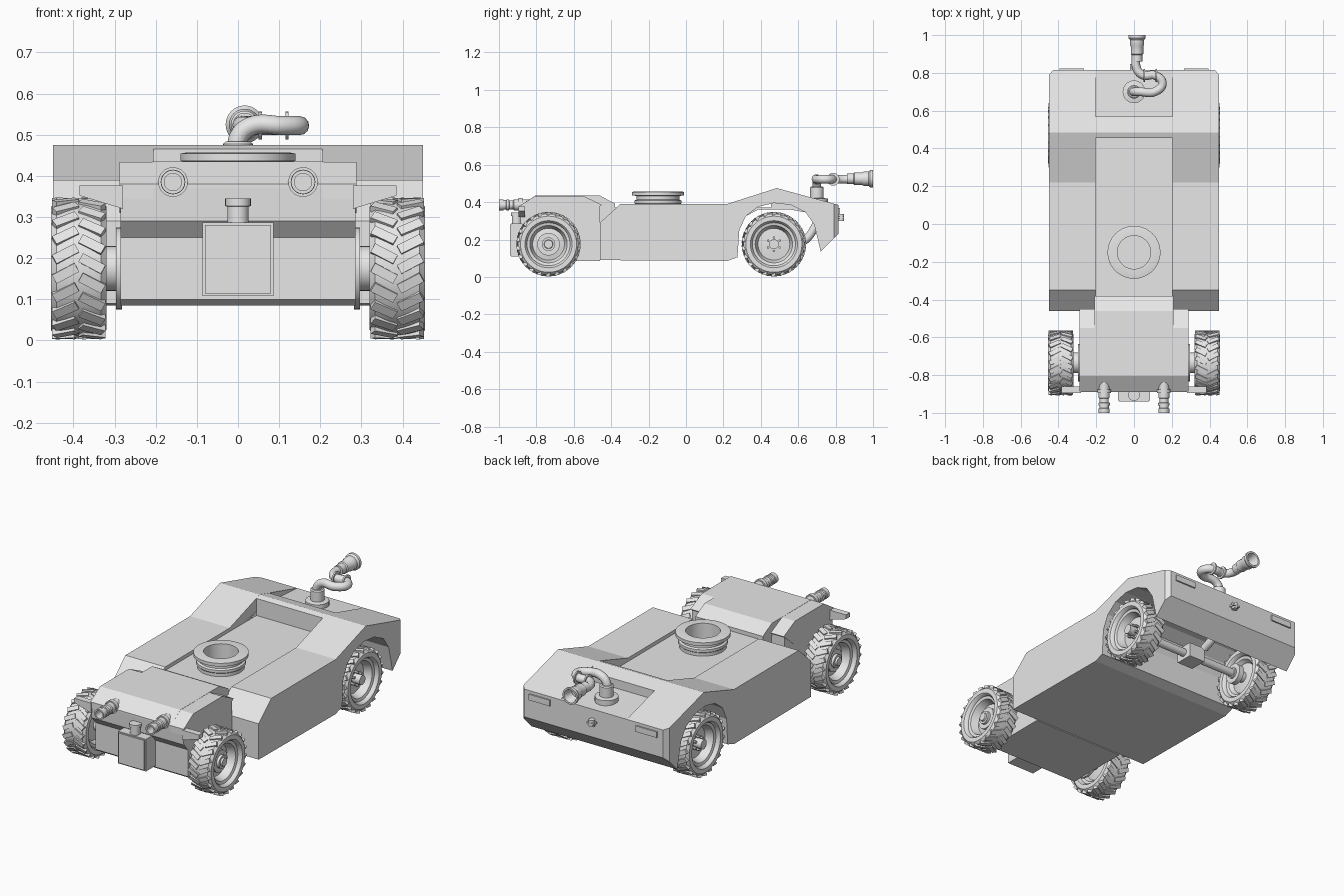
import bpy, bmesh
from math import cos, sin, pi, radians
from mathutils import Vector, Matrix

cube = bpy.data.objects.get("Cube")
if cube:
    bpy.data.objects.remove(cube, do_unlink=True)

grey = bpy.data.materials.new("plain grey")
grey.use_nodes = True
grey.diffuse_color = (0.8, 0.8, 0.8, 1)
grey.node_tree.nodes["Principled BSDF"].inputs["Base Color"].default_value = (0.8, 0.8, 0.8, 1)
rounded = []


def finish(name, bm, smooth=False):
    bmesh.ops.recalc_face_normals(bm, faces=bm.faces[:])
    mesh = bpy.data.meshes.new(name)
    bm.to_mesh(mesh)
    bm.free()
    mesh.materials.append(grey)
    obj = bpy.data.objects.new(name, mesh)
    bpy.context.collection.objects.link(obj)
    if smooth:
        rounded.append(obj)
    return obj


def prism_mesh(profile, x0, x1):
    """Side profile of (y, z) points extruded across x."""
    bm = bmesh.new()
    face = bm.faces.new([bm.verts.new((x0, y, z)) for y, z in profile])
    res = bmesh.ops.extrude_face_region(bm, geom=[face])
    moved = [v for v in res["geom"] if isinstance(v, bmesh.types.BMVert)]
    bmesh.ops.translate(bm, verts=moved, vec=(x1 - x0, 0, 0))
    return bm


def prism(name, profile, x0, x1):
    return finish(name, prism_mesh(profile, x0, x1))


def box(name, x0, x1, y0, y1, z0, z1):
    return prism(name, [(y0, z0), (y1, z0), (y1, z1), (y0, z1)], x0, x1)


def lathe_mesh(profile, axis, loc, seg=32):
    """Revolve (radius, height) points about an axis through loc."""
    bm = bmesh.new()
    rings = []
    for i in range(seg):
        a = 2 * pi * i / seg
        rings.append([bm.verts.new((r * cos(a), r * sin(a), h)) for r, h in profile])
    for i in range(seg):
        a, b = rings[i], rings[(i + 1) % seg]
        for j in range(len(profile) - 1):
            bm.faces.new((a[j], b[j], b[j + 1], a[j + 1]))
    bmesh.ops.remove_doubles(bm, verts=bm.verts[:], dist=1e-5)
    rot = Vector(axis).to_track_quat("Z", "Y").to_matrix().to_4x4()
    bmesh.ops.transform(bm, matrix=Matrix.Translation(loc) @ rot, verts=bm.verts[:])
    return bm


def lathe(name, profile, axis, loc, seg=32):
    return finish(name, lathe_mesh(profile, axis, loc, seg), True)


def rod(name, r, length, axis, loc, seg=24):
    return lathe(name, [(0, 0), (r, 0), (r, length), (0, length)], axis, loc, seg)


def pipe(name, points, r):
    curve = bpy.data.curves.new(name, "CURVE")
    curve.dimensions = "3D"
    curve.bevel_depth = r
    curve.bevel_resolution = 4
    curve.resolution_u = 8
    curve.use_fill_caps = True
    curve.materials.append(grey)
    sp = curve.splines.new("BEZIER")
    sp.bezier_points.add(len(points) - 1)
    for bp, co in zip(sp.bezier_points, points):
        bp.co = co
        bp.handle_left_type = bp.handle_right_type = "AUTO"
    obj = bpy.data.objects.new(name, curve)
    bpy.context.collection.objects.link(obj)
    bpy.ops.object.select_all(action="DESELECT")
    obj.select_set(True)
    bpy.context.view_layer.objects.active = obj
    bpy.ops.object.convert(target="MESH")
    rounded.append(bpy.context.view_layer.objects.active)


# Hull: two raised flanks and a recessed centre, all open over the rear axle
under = [(0.815, 0.23), (0.72, 0.135), (0.705, 0.2), (0.685, 0.28), (0.64, 0.345),
         (0.56, 0.385), (0.47, 0.395), (0.385, 0.375), (0.32, 0.325), (0.285, 0.25),
         (0.275, 0.105), (0.22, 0.085), (-0.46, 0.09)]
flank_top = [(-0.46, 0.29), (-0.35, 0.39), (0.22, 0.39), (0.485, 0.475), (0.815, 0.385)]
deck_top = [(-0.46, 0.37), (0.455, 0.37), (0.455, 0.465), (0.485, 0.475), (0.57, 0.451),
            (0.57, 0.402), (0.815, 0.385)]
# keep the arch below the recessed deck
deck_under = [(y, min(z, 0.36)) for y, z in under]
prism("hull_deck", under[:1] + deck_under[1:] + deck_top, -0.205, 0.205)
for side, tag in ((1, "left"), (-1, "right")):
    bm = prism_mesh(under + flank_top, side * 0.205, side * 0.45)
    bmesh.ops.bisect_plane(bm, geom=bm.verts[:] + bm.edges[:] + bm.faces[:],
                           plane_co=(0, 0.79, 0), plane_no=(0, 1, 0))
    for v in bm.verts:
        if v.co.y > 0.8 and abs(v.co.x) > 0.4:
            v.co.x -= side * 0.022
    finish(tag + "_flank", bm)
    box(tag + "_tail_lamp", side * 0.265, side * 0.395, 0.81, 0.823, 0.335, 0.368)

# Nose and cab
prism("nose", [(-0.46, 0.085), (-0.83, 0.085), (-0.85, 0.1), (-0.85, 0.25), (-0.885, 0.29),
               (-0.89, 0.38), (-0.46, 0.38)], -0.285, 0.285)
prism("cab_roof", [(-0.89, 0.37), (-0.89, 0.38), (-0.805, 0.435), (-0.46, 0.435),
                   (-0.38, 0.392), (-0.38, 0.36)], -0.208, 0.208)
for side, tag in ((1, "left"), (-1, "right")):
    prism(tag + "_cab_wing", [(-0.89, 0.345), (-0.89, 0.38), (-0.805, 0.434), (-0.55, 0.434),
                              (-0.45, 0.385), (-0.54, 0.31), (-0.74, 0.31)],
          side * 0.205, side * 0.288)
    bm = prism_mesh([(-0.895, 0.345), (-0.86, 0.345), (-0.86, 0.376), (-0.895, 0.376)],
                    side * 0.28, side * 0.385)
    for v in bm.verts:
        if abs(v.co.x) < 0.3 and v.co.z < 0.36:
            v.co.z = 0.32
        elif abs(v.co.x) > 0.3 and v.co.z < 0.36:
            v.co.z = 0.352
    finish(tag + "_mudguard_arm", bm)
    # Nozzles on the front slope
    lathe(tag + "_front_nozzle",
          [(0, 0), (0.029, 0), (0.029, 0.1), (0.024, 0.105), (0.024, 0.125), (0.03, 0.127),
           (0.03, 0.14), (0.025, 0.142), (0.025, 0.155), (0.029, 0.157), (0.029, 0.18),
           (0.021, 0.18), (0.021, 0.13), (0, 0.13)],
          (0, -1, 0), (side * 0.158, -0.82, 0.385))
    lathe(tag + "_nozzle_collar", [(0, 0), (0.036, 0), (0.036, 0.02), (0, 0.02)],
          (0, -1, 0), (side * 0.158, -0.875, 0.385))

# Front equipment box with filler neck
box("front_box", -0.086, 0.086, -0.935, -0.84, 0.108, 0.287)
box("front_box_cover", -0.08, 0.08, -0.941, -0.93, 0.114, 0.281)
lathe("filler_neck", [(0, 0), (0.026, 0), (0.026, 0.04), (0.031, 0.042), (0.031, 0.06), (0, 0.06)],
      (0, 0, 1), (0, -0.905, 0.285))

# Hatch ring on the deck
lathe("hatch_ring", [(0.088, 0), (0.12, 0), (0.12, 0.02), (0.126, 0.025), (0.126, 0.04),
                     (0.115, 0.045), (0.115, 0.065), (0.14, 0.068), (0.14, 0.086),
                     (0.125, 0.089), (0.088, 0.089), (0.088, 0)],
      (0, 0, 1), (0, -0.15, 0.368), 48)

# Looping rear pipe with a flared end
lathe("pipe_base", [(0, 0), (0.06, 0), (0.06, 0.03), (0.036, 0.034), (0.036, 0.09),
                    (0.03, 0.095), (0, 0.095)], (0, 0, 1), (0, 0.7, 0.388))
pipe("rear_pipe", [(0, 0.7, 0.45), (0, 0.7, 0.49), (0.03, 0.7, 0.52), (0.11, 0.7, 0.522),
                   (0.15, 0.745, 0.522), (0.11, 0.787, 0.522), (0.05, 0.787, 0.522),
                   (0.016, 0.82, 0.522), (0.016, 0.92, 0.524)], 0.023)
for x in (0.05, 0.115):
    rod("pipe_collar", 0.034, 0.008, (1, 0, 0), (x, 0.787, 0.522))
lathe("pipe_bell", [(0, 0), (0.028, 0), (0.028, 0.035), (0.033, 0.04), (0.033, 0.08),
                    (0.038, 0.09), (0.038, 0.115), (0.046, 0.125), (0.046, 0.14),
                    (0.036, 0.14), (0.022, 0.09), (0, 0.09)], (0, 1, 0), (0.016, 0.86, 0.525))

# Tow fitting, lower pipe and rear axle gear
rod("tow_pin", 0.016, 0.036, (0, 0, 1), (0, 0.83, 0.3))
box("tow_plate", -0.022, 0.022, 0.81, 0.846, 0.312, 0.322)
pipe("lower_pipe", [(0.0, 0.72, 0.35), (0.0, 0.69, 0.27), (0.0, 0.64, 0.2), (0.0, 0.58, 0.17)], 0.022)
rod("rear_axle", 0.022, 0.68, (1, 0, 0), (-0.34, 0.47, 0.175))
box("axle_housing", -0.05, 0.05, 0.42, 0.52, 0.135, 0.215)

# Wheels: revolved tyre and dish plus slanted tread blocks
hubs = {"front": [(0, 0.045), (0.022, 0.045), (0.024, 0.035), (0.036, 0.035), (0.036, 0.02),
                  (0.06, 0.02), (0.06, 0.005)],
        "rear": [(0, 0.052), (0.026, 0.052), (0.026, 0.005)]}
tyre = [(0.085, 0.0), (0.1, 0.042), (0.115, 0.046), (0.118, 0.058), (0.126, 0.067),
        (0.15, 0.067), (0.163, 0.054), (0.166, 0.02)]
inner = [(r, -h) for r, h in reversed(tyre[1:])] + [(0.085, -0.02), (0.04, -0.03), (0, -0.03)]
steps = 22
for end, y in (("front", -0.735), ("rear", 0.47)):
    bm = lathe_mesh(hubs[end] + tyre + inner, (0, 0, 1), (0, 0, 0), 44)
    for i in range(steps):
        for s in (1, -1):
            turn = Matrix.Rotation(2 * pi * (i + 0.25 * s) / steps, 4, "Z")
            slant = Matrix.Rotation(radians(28 * s), 4, "X")
            size = Matrix.Diagonal((0.016, 0.024, 0.062, 1))
            bmesh.ops.create_cube(bm, size=1, matrix=turn @ Matrix.Translation(
                (0.163, 0, 0.032 * s)) @ slant @ size)
    if end == "rear":
        for i in range(6):
            spot = Matrix.Rotation(pi * i / 3, 4, "Z") @ Matrix.Translation((0.036, 0, 0.012))
            bmesh.ops.create_cone(bm, cap_ends=True, segments=6, radius1=0.007,
                                  radius2=0.007, depth=0.03, matrix=spot)
    bmesh.ops.transform(bm, matrix=Matrix.Rotation(pi / 2, 4, "Y"), verts=bm.verts[:])
    left = finish("left_" + end + "_wheel", bm, True)
    left.location = (0.387, y, 0.175)
    right = bpy.data.objects.new("right_" + end + "_wheel", left.data)
    right.location = (-0.387, y, 0.175)
    right.rotation_euler.z = pi
    bpy.context.collection.objects.link(right)
    for side, tag in ((1, "left_"), (-1, "right_")):
        rod(tag + end + "_stub", 0.055, 0.03, (side, 0, 0), (side * 0.29, y, 0.175))
        rod(tag + end + "_spindle", 0.03, 0.1, (side, 0, 0), (side * 0.28, y, 0.175))
        if end == "front":
            rod(tag + "brake_disc", 0.1, 0.014, (side, 0, 0), (side * 0.282, y, 0.175), 32)

# Smooth the round parts, keeping sharp edges
bpy.ops.object.select_all(action="DESELECT")
for obj in rounded:
    obj.select_set(True)
bpy.context.view_layer.objects.active = rounded[0]
bpy.ops.object.shade_smooth_by_angle(angle=radians(35))
